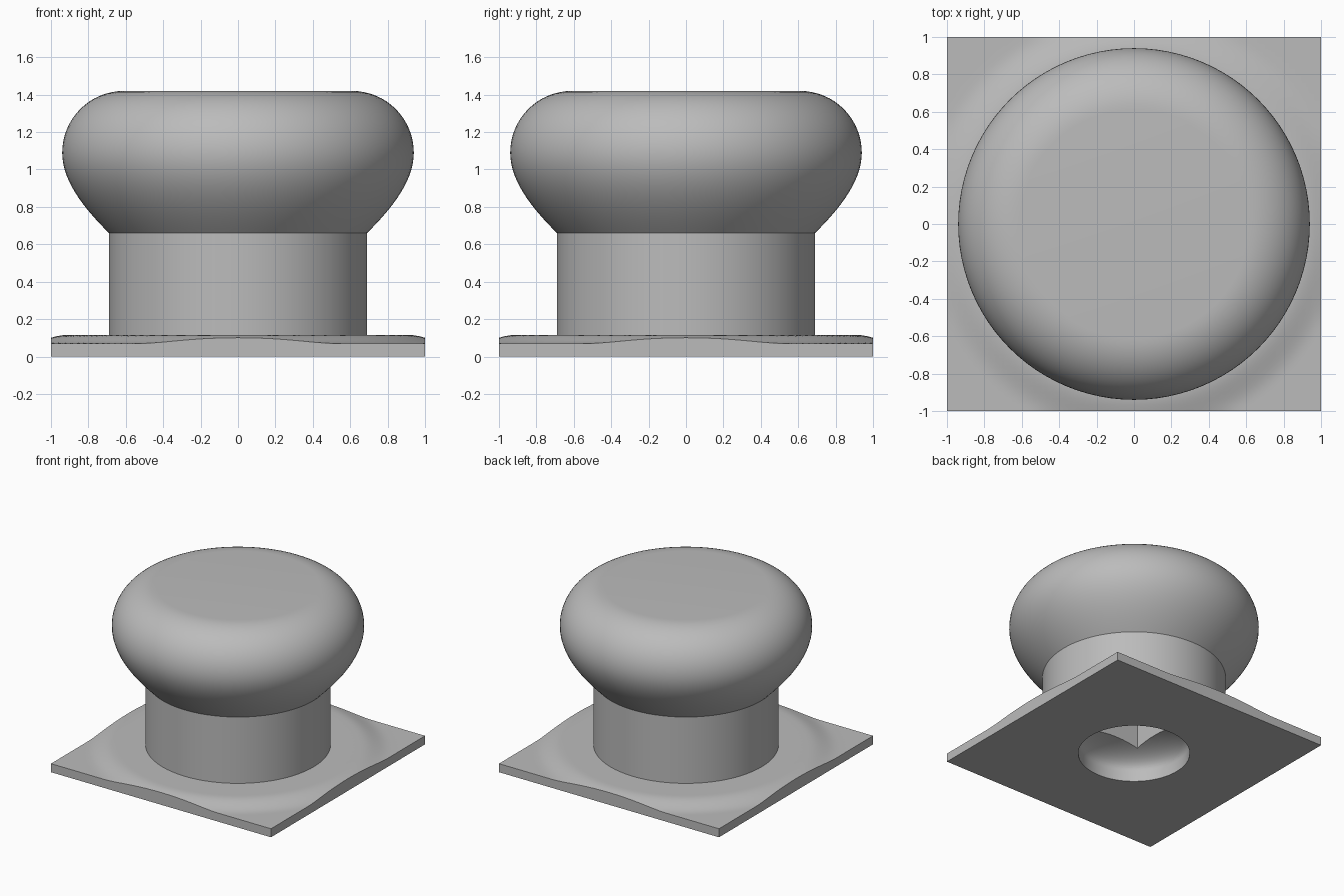
import bpy
import bmesh
from math import cos, sin, pi, radians, hypot
from mathutils import Vector, Matrix
from mathutils.geometry import interpolate_bezier

cube = bpy.data.objects.get("Cube")
if cube:
    bpy.data.objects.remove(cube, do_unlink=True)

grey = bpy.data.materials.new("plain grey")
grey.use_nodes = True
colour = (0.5, 0.5, 0.5, 1)
grey.diffuse_color = colour
grey.node_tree.nodes["Principled BSDF"].inputs["Base Color"].default_value = colour


def make(name, bm):
    bmesh.ops.recalc_face_normals(bm, faces=bm.faces)
    mesh = bpy.data.meshes.new(name)
    bm.to_mesh(mesh)
    bm.free()
    mesh.materials.append(grey)
    obj = bpy.data.objects.new(name, mesh)
    bpy.context.collection.objects.link(obj)
    return obj


def lathe(name, profile, steps=96):
    """Solid of revolution from (radius, height) pairs, capped at both ends."""
    bm = bmesh.new()
    rings = [[bm.verts.new((r * cos(2 * pi * i / steps), r * sin(2 * pi * i / steps), z))
              for i in range(steps)] for r, z in profile]
    for a, b in zip(rings, rings[1:]):
        for i in range(steps):
            j = (i + 1) % steps
            bm.faces.new((a[i], a[j], b[j], b[i]))
    bm.faces.new(rings[0])
    bm.faces.new(rings[-1])
    return make(name, bm)


# Knob and stem: straight stem, flared underside, rounded shoulder, flat top
flare = interpolate_bezier(Vector((0.69, 0.66)), Vector((0.81, 0.78)),
                           Vector((0.94, 0.93)), Vector((0.94, 1.09)), 16)
shoulder = [(0.61 + 0.33 * cos(a), 1.09 + 0.33 * sin(a))
            for a in (pi / 2 * i / 16 for i in range(1, 17))]
knob = lathe("knob_and_stem",
             [(0.69, 0.04)] + [(p.x, p.y) for p in flare] + shoulder)

# Square base plate: round raised centre easing down to thin corners
bm = bmesh.new()
bmesh.ops.create_grid(bm, x_segments=60, y_segments=60, size=1)
lower = bmesh.ops.extrude_face_region(bm, geom=bm.faces[:])["geom"]
bottom = {v for v in lower if isinstance(v, bmesh.types.BMVert)}
for v in bm.verts:
    if v not in bottom:
        t = min(max((hypot(v.co.x, v.co.y) - 0.92) / 0.21, 0), 1)
        v.co.z = 0.115 - 0.045 * t * t * (3 - 2 * t)
plate = make("base_plate", bm)

# Socket under the base: round mouth, domed recess, square shaft hole
dome = [(0.42 * cos(a), 0.09 + 0.16 * sin(a)) for a in (pi / 2 * i / 12 for i in range(11))]
mouth = lathe("mouth_cutter", [(0.42, -0.1)] + dome)
bm = bmesh.new()
bmesh.ops.create_cube(bm, size=1, matrix=Matrix.Translation((0, 0, 0.45))
                      @ Matrix.Diagonal((0.4, 0.4, 0.8, 1)))
shaft = make("shaft_cutter", bm)

for obj in (knob, plate):
    for cutter in (mouth, shaft):
        cut = obj.modifiers.new(cutter.name, "BOOLEAN")
        cut.operation = "DIFFERENCE"
        cut.solver = "EXACT"
        cut.object = cutter
    bpy.ops.object.select_all(action="DESELECT")
    obj.select_set(True)
    bpy.context.view_layer.objects.active = obj
    for name in [m.name for m in obj.modifiers]:
        bpy.ops.object.modifier_apply(modifier=name)
    bpy.ops.object.shade_smooth_by_angle(angle=radians(30))

for cutter in (mouth, shaft):
    bpy.data.objects.remove(cutter, do_unlink=True)
